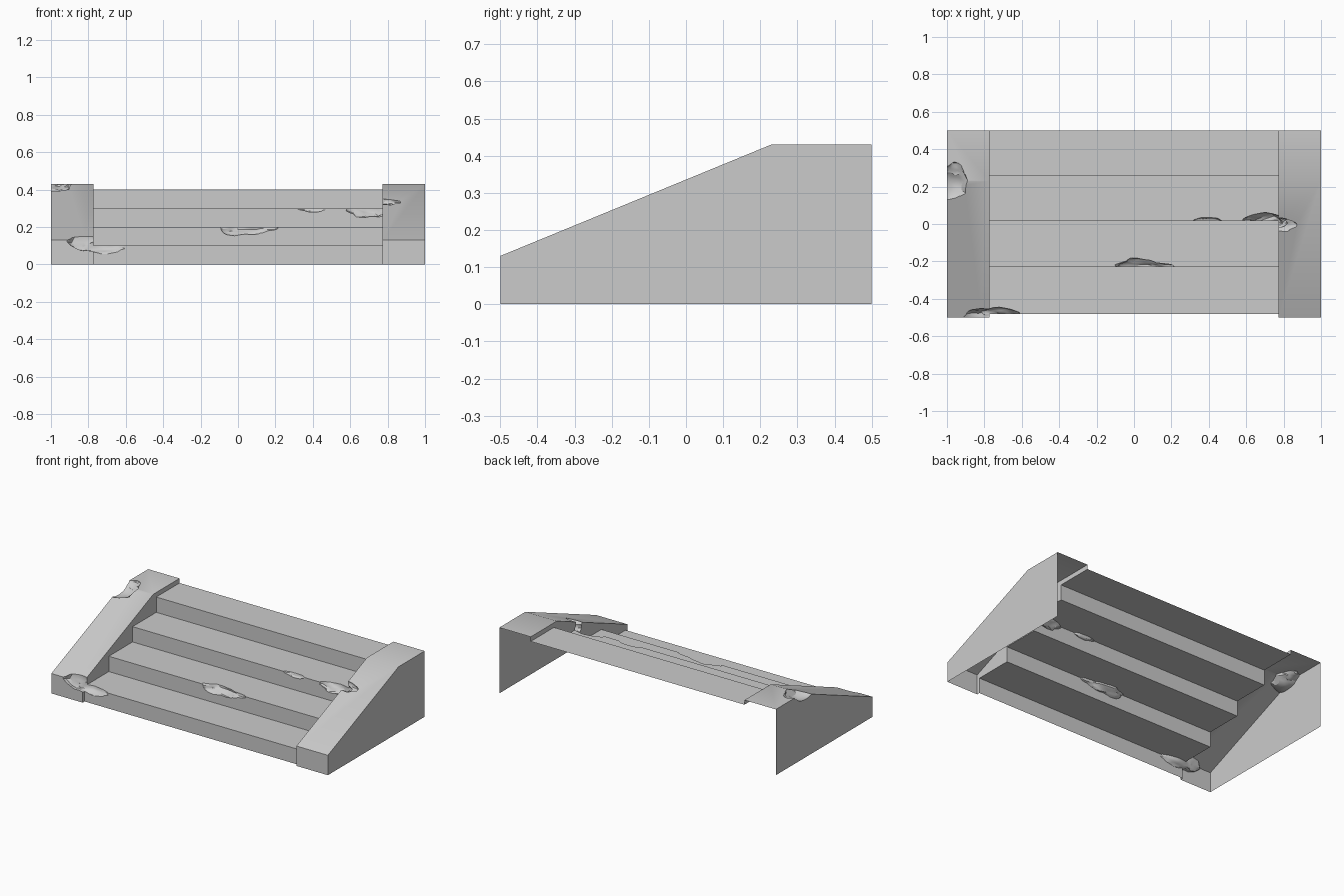
import bpy, bmesh
from mathutils import Vector, noise

if "Cube" in bpy.data.objects:
    bpy.data.objects.remove(bpy.data.objects["Cube"])


def prism(name, profile, x0, x1):
    """Closed solid: a (y, z) profile swept along x."""
    bm = bmesh.new()
    face = bm.faces.new([bm.verts.new((x0, y, z)) for y, z in profile])
    swept = bmesh.ops.extrude_face_region(bm, geom=[face])
    moved = [g for g in swept["geom"] if isinstance(g, bmesh.types.BMVert)]
    bmesh.ops.translate(bm, verts=moved, vec=(x1 - x0, 0, 0))
    bmesh.ops.recalc_face_normals(bm, faces=bm.faces)
    return to_object(name, bm)


def to_object(name, bm):
    mesh = bpy.data.meshes.new(name)
    bm.to_mesh(mesh)
    bm.free()
    obj = bpy.data.objects.new(name, mesh)
    bpy.context.collection.objects.link(obj)
    return obj


def chip(centre, radii):
    """Irregular lump used to break away an edge."""
    bm = bmesh.new()
    bmesh.ops.create_icosphere(bm, subdivisions=3, radius=1)
    c, r = Vector(centre), Vector(radii)
    for v in bm.verts:
        k = 1 + 0.28 * noise.noise(v.co * 1.7 + c * 9)
        v.co = c + v.co * r * k
    obj = to_object("chip_cutter", bm)
    obj.hide_render = True
    return obj


def combine(target, other, operation):
    mod = target.modifiers.new("cut", "BOOLEAN")
    mod.operation, mod.solver, mod.object = operation, "EXACT", other
    bpy.context.view_layer.objects.active = target
    bpy.ops.object.modifier_apply(modifier=mod.name)
    bpy.data.objects.remove(other)


# Four steps, running past the back and ground planes until trimmed
risers = [-0.48, -0.23, 0.015, 0.26]
profile = [(risers[0], -0.1)]
for i, y in enumerate(risers):
    profile += [(y, 0.1 * i if i else -0.05), (y, 0.1 * (i + 1))]
profile += [(0.6, 0.4), (0.6, -0.1)]
steps = prism("stone_steps", profile[1:-1] + [(0.6, -0.05)], -0.85, 0.85)

# Sloped side walls
wall = [(-0.5, -0.08), (-0.5, 0.13), (0.23, 0.43), (0.55, 0.43), (0.55, -0.08)]
for x0, x1 in ((-1, -0.773), (0.773, 1)):
    combine(steps, prism("side_wall", wall, x0, x1), "UNION")

# Broken edges on walls and step nosings
chips = [
    ((-1.0, 0.20, 0.43), (0.11, 0.10, 0.055)),
    ((-0.97, 0.27, 0.44), (0.06, 0.06, 0.04)),
    ((-0.81, -0.505, 0.135), (0.11, 0.05, 0.07)),
    ((-0.72, -0.485, 0.10), (0.11, 0.035, 0.045)),
    ((0.02, -0.235, 0.20), (0.12, 0.05, 0.045)),
    ((0.11, -0.235, 0.20), (0.10, 0.03, 0.03)),
    ((0.40, 0.012, 0.30), (0.07, 0.025, 0.02)),
    ((0.70, 0.012, 0.30), (0.12, 0.045, 0.05)),
    ((0.79, -0.01, 0.34), (0.075, 0.045, 0.03)),
]
for centre, radii in chips:
    combine(steps, chip(centre, radii), "DIFFERENCE")

# Trim to an open shell: no back face, no underside
bm = bmesh.new()
bm.from_mesh(steps.data)
for co, no in (((0, 0.5, 0), (0, 1, 0)), ((0, 0, 0), (0, 0, -1))):
    bmesh.ops.bisect_plane(bm, geom=bm.verts[:] + bm.edges[:] + bm.faces[:],
                           plane_co=co, plane_no=no, clear_outer=True)
bm.to_mesh(steps.data)
bm.free()

bpy.ops.object.select_all(action="DESELECT")
steps.select_set(True)
bpy.context.view_layer.objects.active = steps
bpy.ops.object.shade_smooth_by_angle(angle=0.5)
